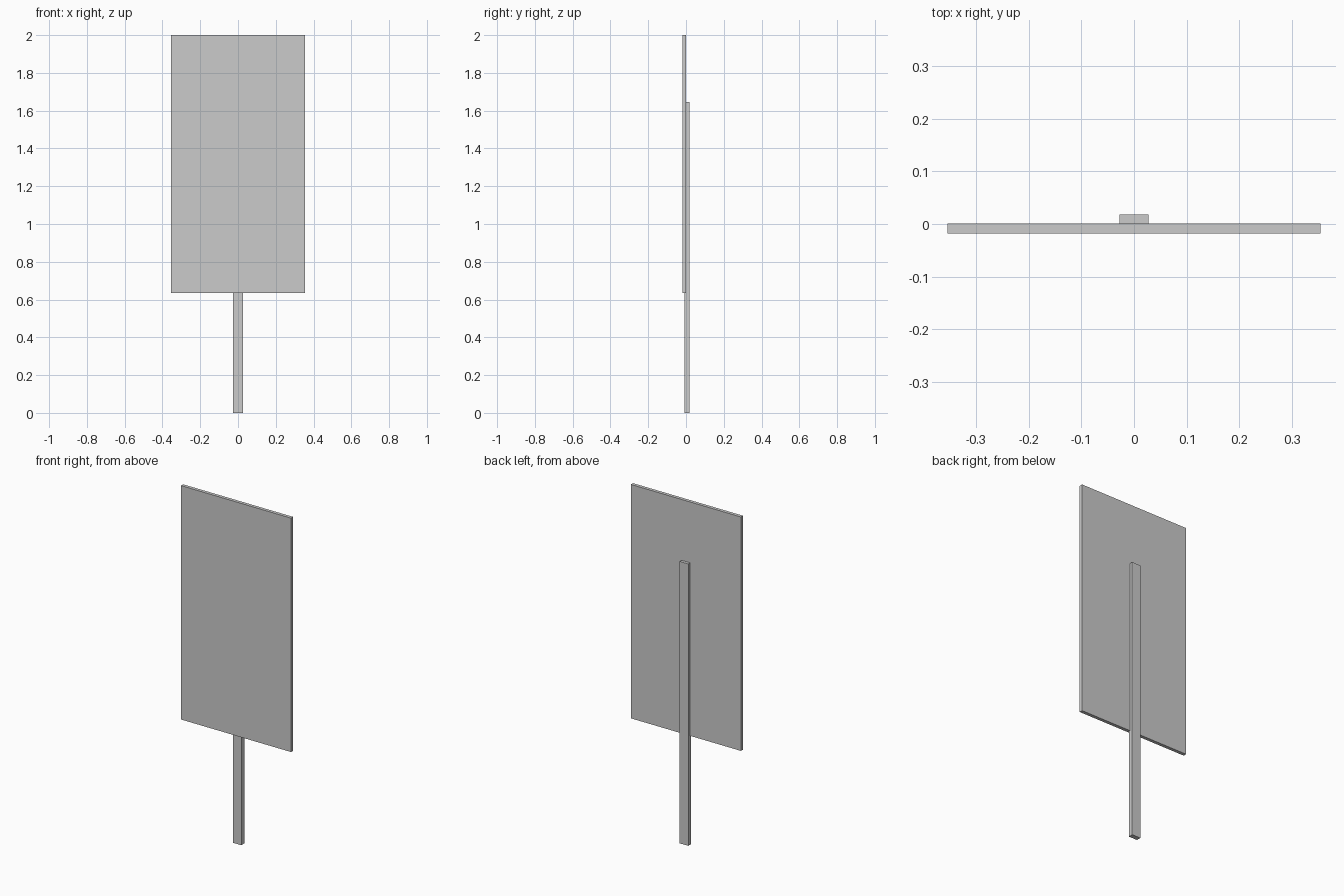
import bpy

if "Cube" in bpy.data.objects:
    bpy.data.objects.remove(bpy.data.objects["Cube"])


def box(name, lo, hi):
    """Add a box spanning two opposite corners."""
    centre = [(a + b) / 2 for a, b in zip(lo, hi)]
    bpy.ops.mesh.primitive_cube_add(size=1, location=centre)
    obj = bpy.context.object
    obj.name = name
    obj.scale = [b - a for a, b in zip(lo, hi)]
    bpy.ops.object.transform_apply(location=False, rotation=False, scale=True)
    return obj


# Flat sign board at the front
box("sign_panel", (-0.355, -0.0185, 0.635), (0.355, 0.001, 2.0))

# Post behind, let slightly into the back of the board
box("post", (-0.0275, -0.009, 0.0), (0.0275, 0.0185, 1.645))
